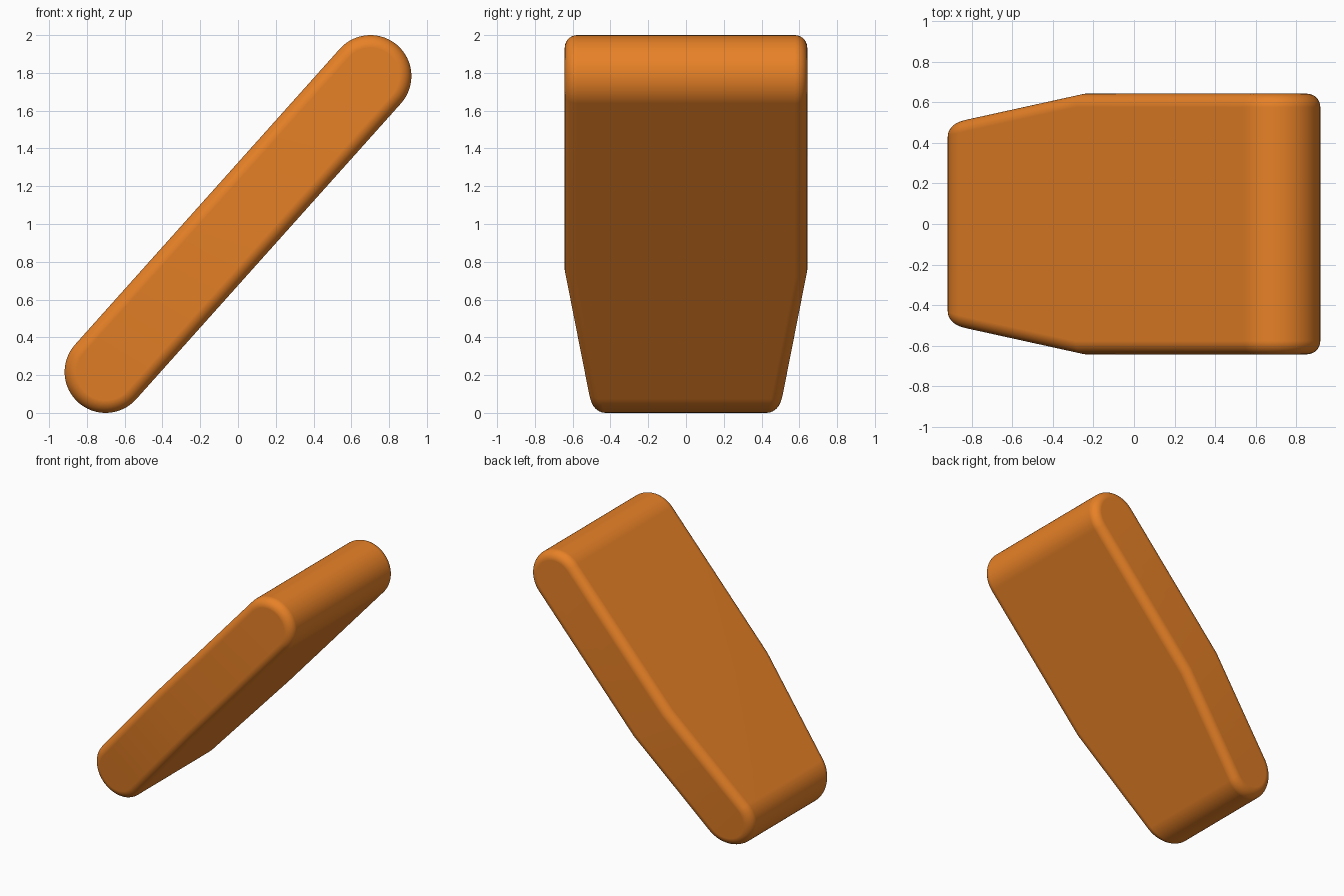
import bpy, bmesh
from math import sin, cos, pi, hypot

if "Cube" in bpy.data.objects:
    bpy.data.objects.remove(bpy.data.objects["Cube"])

# Main dimensions
R = 0.217                 # radius of the rounded ends
CX, CZ = 0.701, 0.783     # end-centre offsets from the middle
HALF = hypot(CX, CZ)      # half length between end centres
UX, UZ = CX / HALF, CZ / HALF
WIDTH = 0.642             # half width of the wide part
CREASE = -0.19            # position along the bar where the taper starts
SLOPE = 0.147             # taper of each side
BEVEL = 0.066             # rounding of the rim
ARC, STEPS = 32, 10


def outline(r):
    """Stadium outline (s along the bar, t across it), split at the crease."""
    pts = [(HALF + r * cos(a), r * sin(a))
           for a in (-pi / 2 + pi * i / ARC for i in range(ARC + 1))]
    pts.append((CREASE, r))
    pts += [(-HALF + r * cos(a), r * sin(a))
            for a in (pi / 2 + pi * i / ARC for i in range(ARC + 1))]
    pts.append((CREASE, -r))
    return pts


def ring(bm, side, angle):
    """One cross-ring of the rounded rim on the given side."""
    verts = []
    for s, t in outline(R - BEVEL * (1 - cos(angle))):
        half = WIDTH - SLOPE * max(0, CREASE - s)
        y = side * (half - BEVEL * (1 - sin(angle)))
        verts.append(bm.verts.new((s * UX - t * UZ, y, 1 + s * UZ + t * UX)))
    return verts


bm = bmesh.new()
angles = [pi / 2 * i / STEPS for i in range(STEPS + 1)]
rings = [ring(bm, -1, a) for a in reversed(angles)] + [ring(bm, 1, a) for a in angles]

# Skin between the rings
n = len(rings[0])
for a, b in zip(rings, rings[1:]):
    for i in range(n):
        j = (i + 1) % n
        bm.faces.new((a[i], a[j], b[j], b[i]))

# Side faces, each split at the crease
k = ARC + 1
for r in (rings[0], rings[-1]):
    bm.faces.new([r[-1]] + r[:k + 1])
    bm.faces.new(r[k:])
    bm.edges.get((r[k], r[-1])).smooth = False

bmesh.ops.recalc_face_normals(bm, faces=bm.faces[:])
for f in bm.faces:
    f.smooth = True
mesh = bpy.data.meshes.new("slanted_bar")
bm.to_mesh(mesh)
bm.free()

bar = bpy.data.objects.new("slanted_bar", mesh)
bpy.context.collection.objects.link(bar)
wn = bar.modifiers.new("flat_face_normals", 'WEIGHTED_NORMAL')
wn.keep_sharp = True

# Orange material
mat = bpy.data.materials.new("orange")
mat.diffuse_color = (0.8, 0.22, 0.02, 1)
mat.use_nodes = True
mat.node_tree.nodes["Principled BSDF"].inputs["Base Color"].default_value = mat.diffuse_color
mesh.materials.append(mat)
